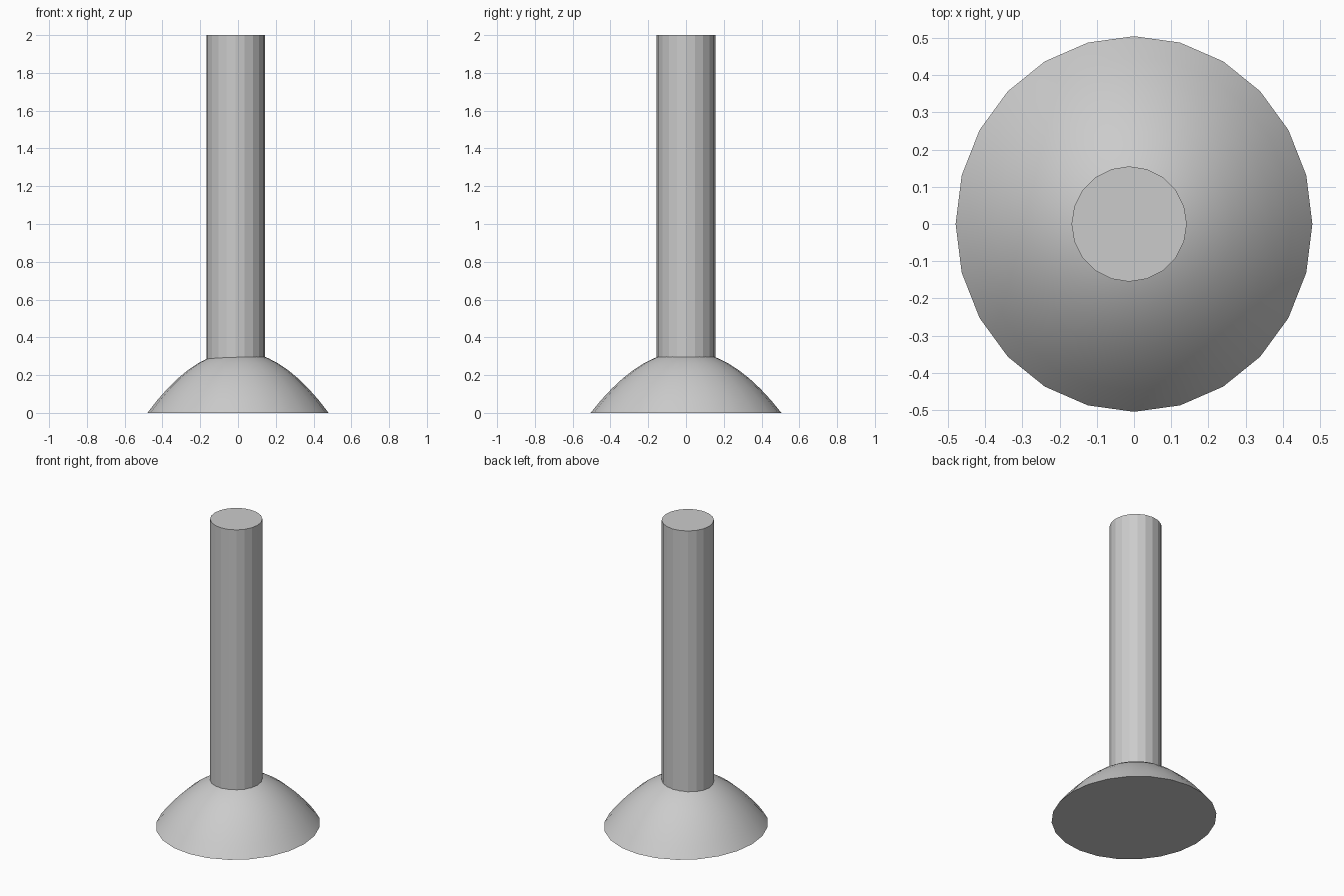
import bpy
import bmesh
from math import sin, cos, pi, radians

cube = bpy.data.objects.get("Cube")
if cube:
    bpy.data.objects.remove(cube, do_unlink=True)

grey = bpy.data.materials.new("plain grey")
grey.use_nodes = True
grey.diffuse_color = (0.6, 0.6, 0.6, 1)
grey.node_tree.nodes["Principled BSDF"].inputs["Base Color"].default_value = (0.6, 0.6, 0.6, 1)


def lathe(name, profile, sides, scale_x=1.0, offset_x=0.0):
    """Closed solid from (radius, height) rings, listed bottom to top."""
    bm = bmesh.new()
    rings = []
    for r, z in profile:
        angles = [2 * pi * i / sides for i in range(sides)]
        rings.append([bm.verts.new((offset_x + r * scale_x * cos(a), r * sin(a), z))
                      for a in angles])
    for low, high in zip(rings, rings[1:]):
        for i in range(sides):
            j = (i + 1) % sides
            bm.faces.new((low[i], low[j], high[j], high[i]))
    bm.faces.new(rings[0][::-1])
    bm.faces.new(rings[-1])
    mesh = bpy.data.meshes.new(name)
    bm.to_mesh(mesh)
    bm.free()
    mesh.materials.append(grey)
    obj = bpy.data.objects.new(name, mesh)
    bpy.context.collection.objects.link(obj)
    return obj


# Domed foot: smooth parabolic cap, slightly narrower across x
RADIUS, HEIGHT, RINGS = 0.505, 0.326, 9
dome = [(RADIUS * (1 - i / RINGS), HEIGHT * (1 - (1 - i / RINGS) ** 2)) for i in range(RINGS)]
foot = lathe("domed_foot", dome, 24, scale_x=0.95)
bpy.ops.object.select_all(action="DESELECT")
foot.select_set(True)
bpy.context.view_layer.objects.active = foot
bpy.ops.object.shade_smooth_by_angle(angle=radians(30))

# Faceted upright shaft, set a little off centre
lathe("shaft", [(0.155, 0.25), (0.155, 2.0)], 20, offset_x=-0.013)
